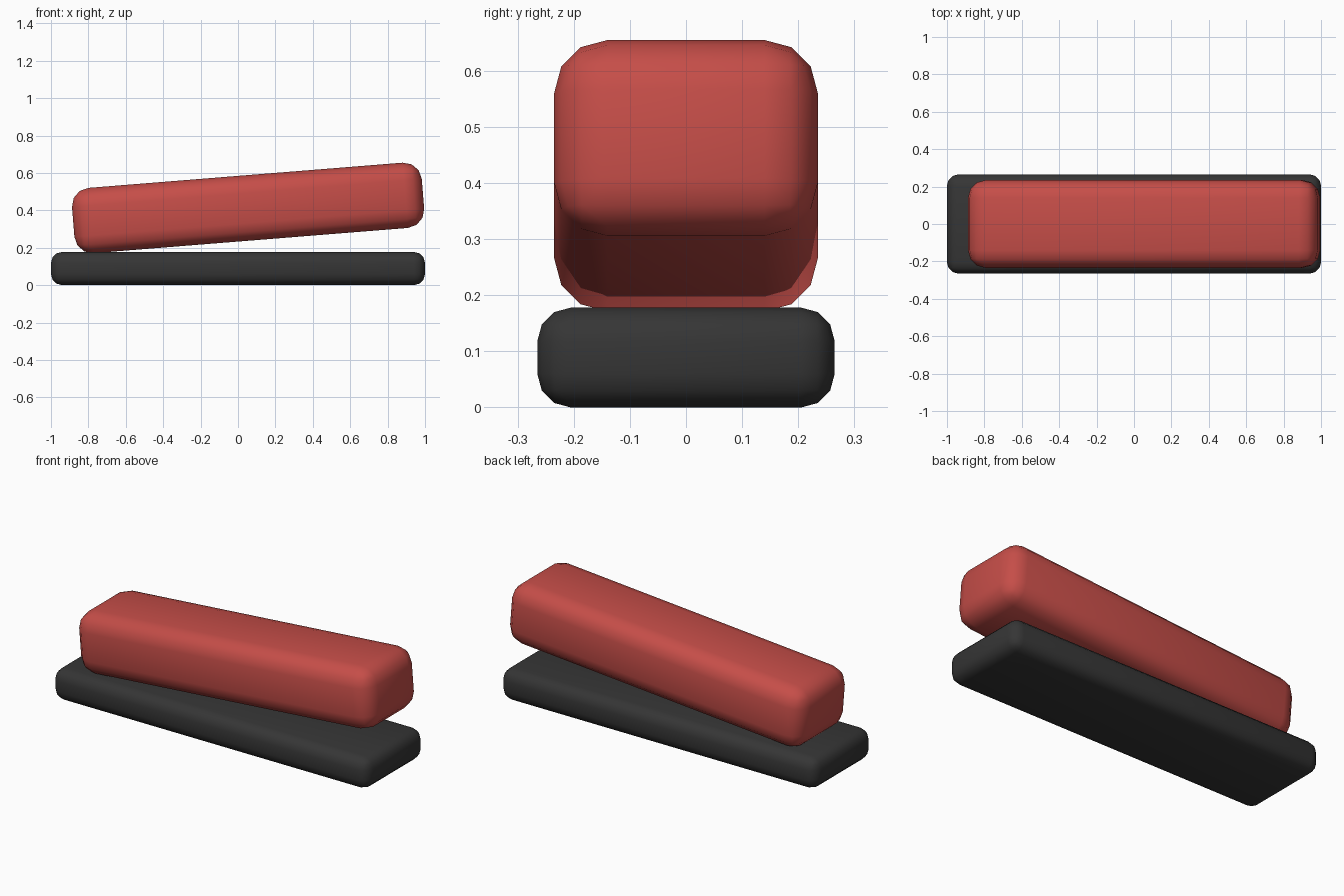
import bpy
import bmesh

old = bpy.data.objects.get("Cube")
if old:
    bpy.data.objects.remove(old, do_unlink=True)


def flat_material(name, color):
    mat = bpy.data.materials.new(name)
    mat.use_nodes = True
    mat.diffuse_color = (*color, 1)
    bsdf = mat.node_tree.nodes["Principled BSDF"]
    bsdf.inputs["Base Color"].default_value = (*color, 1)
    bsdf.inputs["Roughness"].default_value = 0.6
    return mat


def rounded_box(name, size, location, radius, mat, tilt=0.0):
    """Smooth box with three-step rounded edges, tilted about y."""
    mesh = bpy.data.meshes.new(name)
    bm = bmesh.new()
    bmesh.ops.create_cube(bm, size=1)
    bmesh.ops.scale(bm, vec=size, verts=bm.verts)
    for face in bm.faces:
        face.smooth = True
    bm.to_mesh(mesh)
    bm.free()
    mesh.materials.append(mat)
    obj = bpy.data.objects.new(name, mesh)
    bpy.context.collection.objects.link(obj)
    obj.location = location
    obj.rotation_euler.y = tilt
    bevel = obj.modifiers.new("rounded_edges", "BEVEL")
    bevel.width = radius
    bevel.segments = 3
    return obj


red = flat_material("red", (0.56, 0.075, 0.065))
charcoal = flat_material("charcoal", (0.036, 0.036, 0.036))

# Flat base and the raised arm resting on its right end
rounded_box("base", (2.0, 0.53, 0.178), (0, 0, 0.089), 0.06, charcoal)
rounded_box("upper_arm", (1.876, 0.47, 0.35), (0.054, 0, 0.413), 0.095, red, -0.08)
